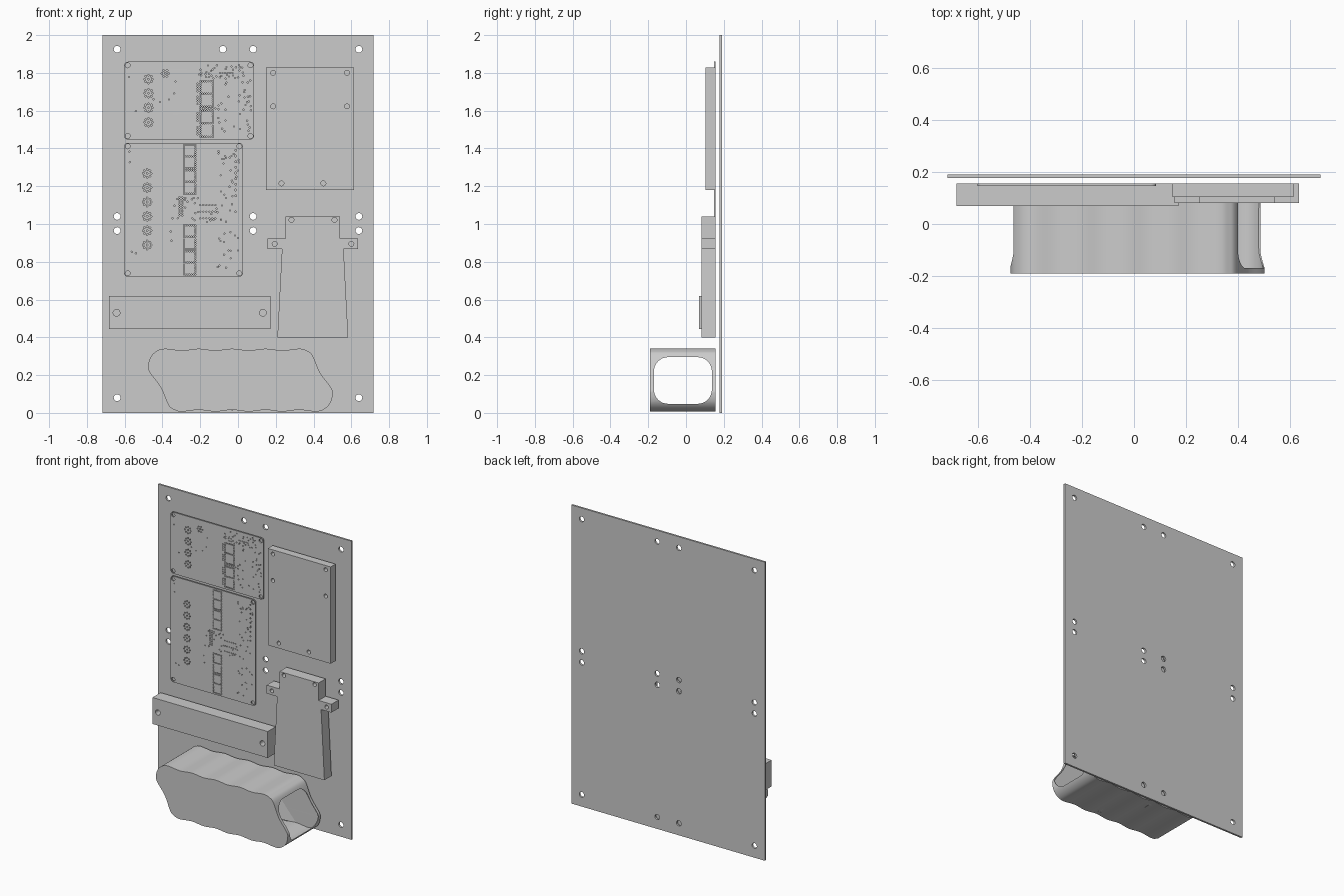
import bpy, bmesh, random
from math import pi, cos, sin, radians, hypot
from mathutils import Matrix

if "Cube" in bpy.data.objects:
    bpy.data.objects.remove(bpy.data.objects["Cube"])

random.seed(4)
scene = bpy.context.scene


def circle(x, z, r, n=16):
    return [(x + r * cos(2 * pi * i / n), z + r * sin(2 * pi * i / n)) for i in range(n)]


def rect(x0, x1, z0, z1, r=0.0, n=6):
    if r == 0:
        return [(x0, z0), (x1, z0), (x1, z1), (x0, z1)]
    corners = [(x1 - r, z1 - r), (x0 + r, z1 - r), (x0 + r, z0 + r), (x1 - r, z0 + r)]
    return [(cx + r * cos((k + i / n) * pi / 2), cz + r * sin((k + i / n) * pi / 2))
            for k, (cx, cz) in enumerate(corners) for i in range(n + 1)]


def evaluated_mesh(ob):
    dg = bpy.context.evaluated_depsgraph_get()
    return bpy.data.meshes.new_from_object(ob.evaluated_get(dg))


def finish(mesh):
    mesh.shade_smooth()
    mesh.set_sharp_from_angle(angle=radians(30))


def slab(name, loops, y0, y1):
    """Extrude an x-z outline (first loop) with holes (other loops) from y0 to y1."""
    cu = bpy.data.curves.new(name, 'CURVE')
    cu.dimensions, cu.fill_mode, cu.extrude = '2D', 'BOTH', (y1 - y0) / 2
    for pts in loops:
        sp = cu.splines.new('POLY')
        sp.points.add(len(pts) - 1)
        for p, (x, z) in zip(sp.points, pts):
            p.co = (x, z, 0, 1)
        sp.use_cyclic_u = True
    tmp = bpy.data.objects.new(name + "_curve", cu)
    scene.collection.objects.link(tmp)
    mesh = evaluated_mesh(tmp)
    bpy.data.objects.remove(tmp)
    mesh.transform(Matrix.Translation((0, (y0 + y1) / 2, 0)) @ Matrix.Rotation(pi / 2, 4, 'X'))
    bm = bmesh.new()
    bm.from_mesh(mesh)
    bmesh.ops.remove_doubles(bm, verts=bm.verts, dist=1e-5)
    bmesh.ops.recalc_face_normals(bm, faces=bm.faces)
    bm.to_mesh(mesh)
    bm.free()
    finish(mesh)
    mesh.name = name
    ob = bpy.data.objects.new(name, mesh)
    scene.collection.objects.link(ob)
    return ob


BACK = 0.156  # rear plane shared by all mounted parts

# Back plate with its mounting holes
holes = [circle(x, z, 0.018) for x in (-0.64, -0.08, 0.08, 0.64) for z in (0.08, 0.965, 1.04, 1.925)]
slab("back_plate", [rect(-0.717, 0.717, 0, 2)] + holes, 0.177, 0.19)

# Upper right module box
pts = [(0.186, 1.8), (0.577, 1.8), (0.186, 1.623), (0.577, 1.623), (0.23, 1.215), (0.452, 1.215)]
slab("module_box", [rect(0.148, 0.614, 1.18, 1.828)] + [circle(x, z, 0.013) for x, z in pts], 0.104, BACK)

# Lower right tapered block with ears
half = [(0.1875, 0.40), (0.163, 0.867), (0.24, 0.867), (0.24, 0.923), (0.145, 0.923), (0.145, 1.04)]
outline = [(0.396 + x, z) for x, z in half] + [(0.396 - x, z) for x, z in reversed(half)]
pts = [(0.283, 1.022), (0.511, 1.022), (0.194, 0.895), (0.6, 0.895)]
slab("tapered_block", [outline] + [circle(x, z, 0.013) for x, z in pts], 0.081, BACK)

# Terminal bar
slab("terminal_bar", [rect(-0.683, 0.171, 0.443, 0.62)] + [circle(x, 0.53, 0.018) for x in (-0.643, 0.132)],
     0.07, BACK)


class Board:
    """Circuit board outline that collects non-overlapping drilled holes."""

    def __init__(self, x0, x1, z0, z1):
        self.box, self.spots = (x0, x1, z0, z1), []
        for x in (x0 + 0.019, x1 - 0.019):
            for z in (z0 + 0.019, z1 - 0.019):
                self.drill(x, z, 0.013)

    def drill(self, x, z, r=0.0038):
        if all(hypot(x - a, z - b) > r + c + 0.0015 for a, b, c in self.spots):
            self.spots.append((x, z, r))

    def ring(self, x, z, r, n=8):
        for px, pz in circle(x, z, r, n):
            self.drill(px, pz, 0.005)
        self.drill(x, z, 0.005)

    def dotted_square(self, x, z, s=0.066, n=6):
        for i in range(n):
            t = s * (i / n - 0.5)
            for dx, dz in ((t, -s / 2), (s / 2, t), (-t, s / 2), (-s / 2, -t)):
                self.drill(x + dx, z + dz)

    def scatter(self, count, x0, x1, z0, z1, r=0.0038):
        for _ in range(count):
            self.drill(random.uniform(x0, x1), random.uniform(z0, z1), r)

    def build(self, name):
        loops = [circle(x, z, r, 16 if r > 0.01 else 6) for x, z, r in self.spots]
        slab(name, [rect(*self.box, 0.02)] + loops, 0.147, BACK)


# Upper circuit board
b = Board(-0.603, 0.085, 1.447, 1.859)
for z in (1.767, 1.692, 1.615, 1.538):
    b.ring(-0.474, z, 0.021)
for z in (1.723, 1.655, 1.567, 1.495):
    b.dotted_square(-0.166, z)
    for k in range(4):
        b.drill(-0.215, z - 0.02 + 0.013 * k)
b.ring(-0.385, 1.797, 0.018, 6)
for k in range(6):
    b.drill(-0.2 + 0.016 * k, 1.612)
    b.drill(-0.095 + 0.013 * k, 1.80)
b.scatter(55, -0.21, 0.03, 1.77, 1.845, 0.004)
b.scatter(40, -0.11, 0.07, 1.49, 1.77, 0.004)
b.scatter(8, -0.58, -0.3, 1.46, 1.84)
b.build("upper_circuit_board")

# Lower circuit board
b = Board(-0.603, 0.026, 0.72, 1.43)
for k in range(6):
    b.ring(-0.481, 1.268 - 0.0758 * k, 0.021)
for z in (1.388, 1.325, 1.254, 1.19, 0.963, 0.897, 0.826, 0.762):
    b.dotted_square(-0.256, z, 0.06)
for k in range(9):
    b.drill(-0.012, 1.15 + 0.03 * k, 0.005)
    for x in (-0.31, -0.295):
        b.drill(x, 1.045 + 0.012 * k)
for k in range(6):
    for z in (1.10, 1.065, 1.03):
        b.drill(-0.2 + 0.016 * k, z)
b.scatter(35, -0.37, -0.08, 1.01, 1.15, 0.004)
b.scatter(50, -0.11, 0.005, 0.76, 1.39)
b.scatter(8, -0.58, -0.32, 0.74, 1.41)
b.build("lower_circuit_board")

# Wrapped pack: two staggered rows of five round cells, outline sags between cells
R, STEP, ZT, ZB = 0.09, 0.177, 0.25, 0.097
XT, XB = -0.385, -0.297


def on(cx, cz, deg):
    return cx + R * cos(radians(deg)), cz + R * sin(radians(deg))


keys = [on(XT, ZT, a) for a in (90, 120, 150, 180, 203)]
keys += [((XT + XB) / 2 - 0.068, (ZT + ZB) / 2 - 0.039)]
keys += [on(XB, ZB, a) for a in (217, 243)]
keys += [(XB + STEP * i / 2, ZB - R + (0.009 if i % 2 else 0)) for i in range(8)]
cx, cz = (XT + XB + 4 * STEP) / 2, (ZT + ZB) / 2
keys += [(2 * cx - x, 2 * cz - z) for x, z in keys]


def smooth_loop(k, steps=5):
    out, n = [], len(k)
    for i in range(n):
        p = [k[(i + j) % n] for j in (-1, 0, 1, 2)]
        for s in range(steps):
            t = s / steps
            out.append(tuple(0.5 * (2 * p[1][c] + (p[2][c] - p[0][c]) * t
                                    + (2 * p[0][c] - 5 * p[1][c] + 4 * p[2][c] - p[3][c]) * t * t
                                    + (3 * p[1][c] - p[0][c] - 3 * p[2][c] + p[3][c]) * t ** 3)
                             for c in (0, 1)))
    return out


wrap = slab("pack_sleeve", [smooth_loop(keys)], -0.19, BACK)

# Hollow the sleeve and open a rounded window through both ends
cutter = slab("window_cutter", [rect(-0.137, 0.17, 0.048, 0.295, 0.075, 8)], -0.8, 0.8)
cutter.data.transform(Matrix.Rotation(-pi / 2, 4, 'Z'))
cutter.hide_render = True
shell = wrap.modifiers.new("shell", 'SOLIDIFY')
shell.thickness, shell.offset, shell.use_even_offset = 0.005, -1, True
cut = wrap.modifiers.new("windows", 'BOOLEAN')
cut.object, cut.operation, cut.solver = cutter, 'DIFFERENCE', 'EXACT'
mesh = evaluated_mesh(wrap)
wrap.modifiers.clear()
wrap.data = mesh
finish(mesh)
bpy.data.objects.remove(cutter)
